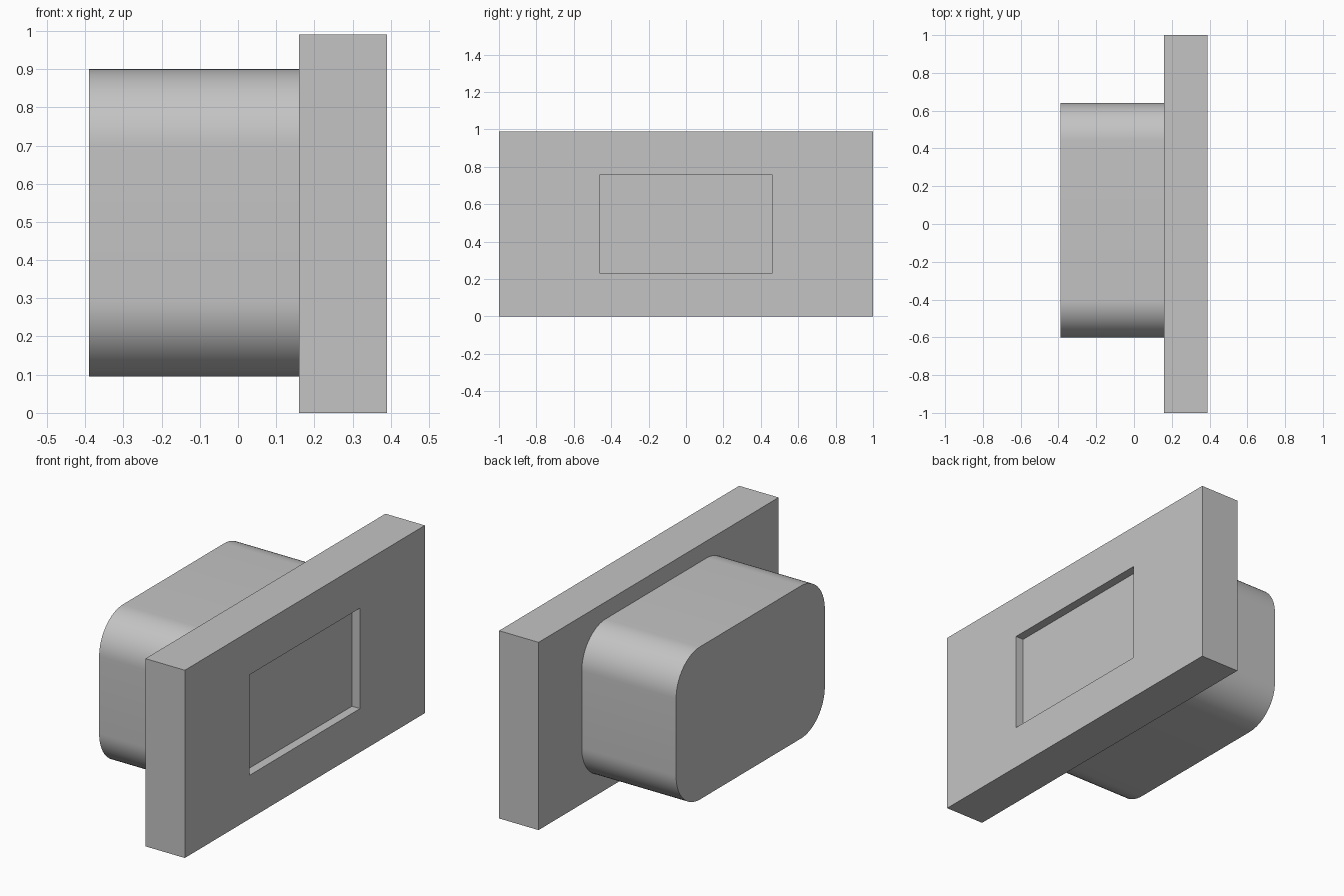
import bpy
import bmesh
import math
from mathutils import Vector

cube = bpy.data.objects.get("Cube")
if cube:
    bpy.data.objects.remove(cube, do_unlink=True)

grey = bpy.data.materials.new("plain grey")
grey.use_nodes = True
colour = (0.55, 0.55, 0.55, 1)
grey.diffuse_color = colour
grey.node_tree.nodes["Principled BSDF"].inputs["Base Color"].default_value = colour


def add_object(name, bm):
    bmesh.ops.recalc_face_normals(bm, faces=bm.faces)
    mesh = bpy.data.meshes.new(name)
    bm.to_mesh(mesh)
    bm.free()
    mesh.materials.append(grey)
    obj = bpy.data.objects.new(name, mesh)
    bpy.context.collection.objects.link(obj)
    return obj


def loop(bm, x, y0, y1, z0, z1):
    """Rectangular ring of vertices across the x axis."""
    corners = ((y0, z0), (y1, z0), (y1, z1), (y0, z1))
    return [bm.verts.new((x, y, z)) for y, z in corners]


def bridge(bm, a, b):
    for i in range(len(a)):
        j = (i + 1) % len(a)
        bm.faces.new((a[i], a[j], b[j], b[i]))


back_x, plate_x, front_x = -0.39, 0.16, 0.39

# Wide plate with a shallow rectangular pocket
bm = bmesh.new()
pocket = (-0.46, 0.46, 0.23, 0.76)
rings = [loop(bm, plate_x, -1, 1, 0, 0.99),
         loop(bm, front_x, -1, 1, 0, 0.99),
         loop(bm, front_x, *pocket),
         loop(bm, front_x - 0.047, *pocket)]
for a, b in zip(rings, rings[1:]):
    bridge(bm, a, b)
bm.faces.new(rings[0])
bm.faces.new(rings[-1])
add_object("plate", bm)

# Rounded block behind the plate
bm = bmesh.new()
y0, y1, z0, z1, radius, steps = -0.60, 0.64, 0.095, 0.90, 0.2, 16
centres = ((y1 - radius, z1 - radius), (y0 + radius, z1 - radius),
           (y0 + radius, z0 + radius), (y1 - radius, z0 + radius))
outline = []
for quarter, (cy, cz) in enumerate(centres):
    for i in range(steps + 1):
        t = (quarter + i / steps) * math.pi / 2
        outline.append((cy + radius * math.cos(t), cz + radius * math.sin(t)))
cap = bm.faces.new([bm.verts.new((back_x, y, z)) for y, z in outline])
sweep = bmesh.ops.extrude_face_region(bm, geom=[cap], use_keep_orig=True)
moved = [g for g in sweep["geom"] if isinstance(g, bmesh.types.BMVert)]
bmesh.ops.translate(bm, verts=moved, vec=Vector((plate_x - back_x, 0, 0)))
block = add_object("rounded_block", bm)

bpy.ops.object.select_all(action="DESELECT")
block.select_set(True)
bpy.context.view_layer.objects.active = block
bpy.ops.object.shade_smooth_by_angle(angle=math.radians(30))
